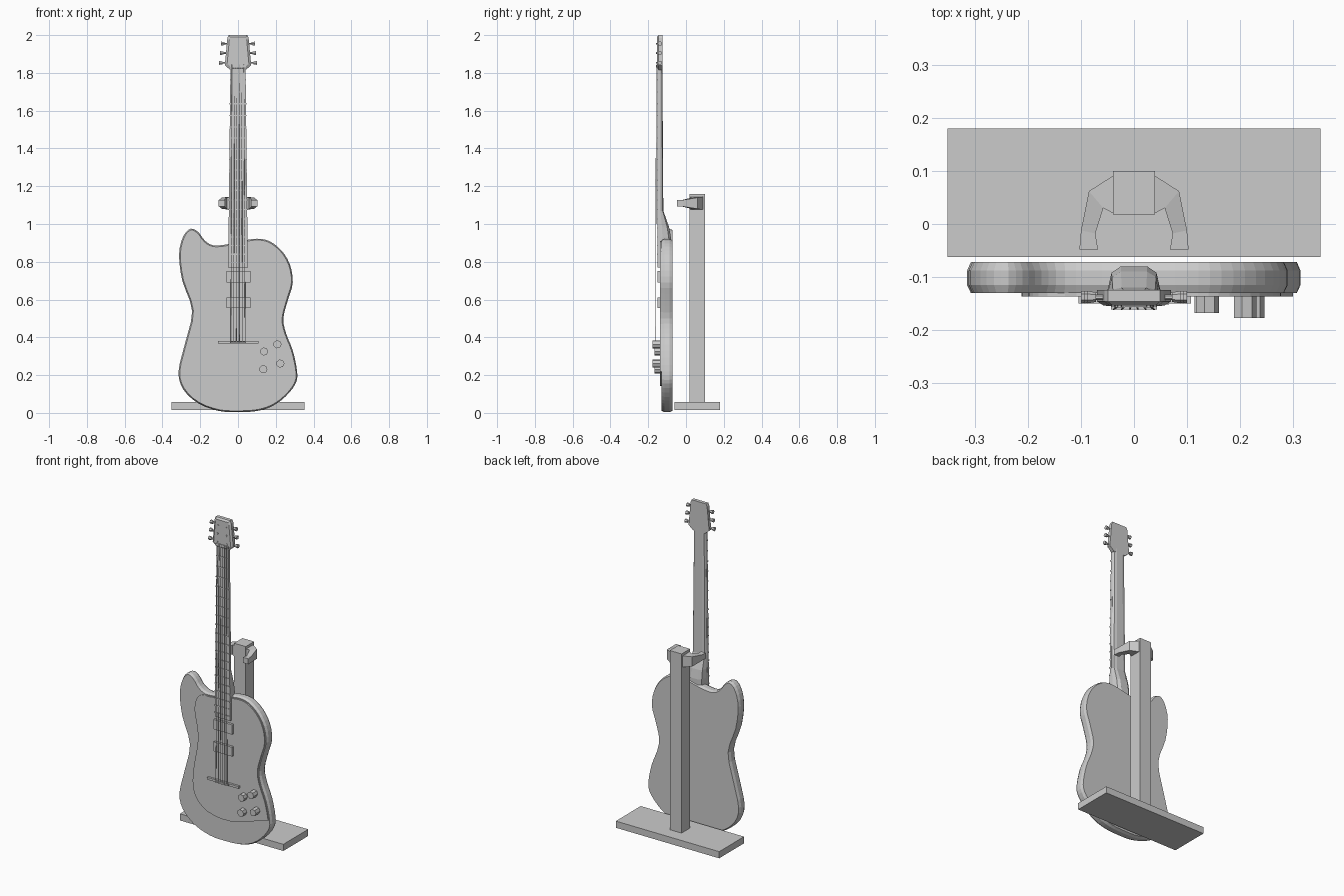
import bpy, bmesh, math
from mathutils import Vector

if "Cube" in bpy.data.objects:
    bpy.data.objects.remove(bpy.data.objects["Cube"])


def loft(name, rings, mirror=False):
    """Skin a list of equal-length closed rings and cap both ends."""
    bm = bmesh.new()
    vs = [[bm.verts.new(p) for p in r] for r in rings]
    n = len(rings[0])
    for a, b in zip(vs, vs[1:]):
        for i in range(n):
            j = (i + 1) % n
            bm.faces.new((a[i], a[j], b[j], b[i]))
    bm.faces.new(vs[0])
    bm.faces.new(vs[-1])
    bmesh.ops.recalc_face_normals(bm, faces=bm.faces)
    me = bpy.data.meshes.new(name)
    bm.to_mesh(me)
    bm.free()
    ob = bpy.data.objects.new(name, me)
    bpy.context.collection.objects.link(ob)
    if mirror:
        ob.modifiers.new("mirror", 'MIRROR')
    return ob


def plate(pts, y):
    return [(x, y, z) for x, z in pts]


def box(name, x0, x1, y0, y1, z0, z1):
    r = [(x0, z0), (x1, z0), (x1, z1), (x0, z1)]
    return loft(name, [plate(r, y0), plate(r, y1)])


def rod(name, a, b, r, sides, mirror=False, r2=None):
    """Prism between two points."""
    a, b = Vector(a), Vector(b)
    q = (b - a).to_track_quat('Z', 'Y')
    def circle(c, rad):
        return [c + q @ Vector((rad * math.cos(t), rad * math.sin(t), 0))
                for t in (2 * math.pi * i / sides for i in range(sides))]
    return loft(name, [circle(a, r), circle(b, r if r2 is None else r2)], mirror)


def spline(pts, sub, closed=True):
    """Catmull-Rom curve through the points."""
    n, out = len(pts), []
    get = lambda i: Vector(pts[i % n] if closed else pts[max(0, min(n - 1, i))])
    for i in range(n if closed else n - 1):
        p, a, b, c = (get(i + k) for k in (-1, 0, 1, 2))
        for s in range(sub):
            t = s / sub
            out.append(0.5 * (2 * a + (b - p) * t + (2 * p - 5 * a + 4 * b - c) * t * t
                              + (3 * a - p - 3 * b + c) * t ** 3))
    return out


def inset(pts, d):
    out = []
    for i, p in enumerate(pts):
        t = (pts[(i + 1) % len(pts)] - pts[i - 1]).normalized()
        out.append(p + Vector((-t.y, t.x)) * d)
    return out


# Body with softly bevelled rim
outline = spline([
    (0, .004), (.1, .01), (.18, .035), (.25, .085), (.305, .155), (.313, .22),
    (.29, .33), (.255, .42), (.24, .5), (.265, .6), (.29, .69), (.275, .785),
    (.23, .86), (.165, .91), (.1, .922), (.03, .912), (-.06, .892), (-.13, .887),
    (-.175, .912), (-.21, .957), (-.25, .975), (-.29, .935), (-.312, .84),
    (-.295, .7), (-.243, .54), (-.28, .37), (-.315, .22), (-.29, .125),
    (-.21, .05), (-.1, .01)], 3)
loft("body", [plate(inset(outline, d), y) for y, d in
              ((-.130, .007), (-.115, 0), (-.088, 0), (-.072, .007))])

# Pickguard: follows the right edge of the body, free curve on the left
left = spline([(-.13, .878), (-.18, .85), (-.2, .765), (-.175, .6), (-.21, .38),
               (-.2, .25), (-.115, .165), (.045, .145), (.256, .205)], 3, False)
guard = inset(outline, .013)[15:51] + left + [Vector((.256, .205))]
loft("pickguard", [plate(guard, -.137), plate(guard, -.128)])

# Neck with heel running into the body
neck = []
for z, w, back in ((.80, .05, -.08), (.93, .05, -.08), (.985, .049, -.09),
                   (1.07, .047, -.12), (1.84, .04, -.125)):
    d = back + .14
    neck.append([(-w, -.14, z), (-w, back - d * .75, z), (-w * .85, back - d * .2, z),
                 (-w * .5, back, z), (w * .5, back, z), (w * .85, back - d * .2, z),
                 (w, back - d * .75, z), (w, -.14, z)])
loft("neck", neck)

# Fingerboard, nut and frets
board = [(-.052, .77), (.052, .77), (.04, 1.83), (-.04, 1.83)]
loft("fingerboard", [plate(board, -.151), plate(board, -.136)])
box("nut", -.042, .042, -.157, -.13, 1.828, 1.842)
z, step = 1.83, .066
for i in range(19):
    z -= step
    step *= .978
    w = .042 + .011 * (1.83 - z) / 1.06
    box("fret", -w, w, -.1545, -.148, z - .003, z + .003)

# Headstock with chamfered front
head = [(-.04, 1.815), (.04, 1.815), (.07, 1.84), (.056, 1.985), (.049, 2.0),
        (-.049, 2.0), (-.056, 1.985), (-.07, 1.84)]
face = [(x * .82, 1.91 + (z - 1.91) * .88) for x, z in head]
loft("headstock", [plate(face, -.154), plate(head, -.146), plate(head, -.125)])

# Tuning pegs, three on each side
for z, x in ((1.955, .055), (1.905, .06), (1.853, .066)):
    rod("tuner_shaft", (x - .01, -.138, z), (x + .02, -.138, z), .005, 6, True)
    rod("tuner_button", (x + .017, -.138, z), (x + .034, -.138, z), .009, 6, True, .012)
    rod("tuner_post", (x * .5, -.145, z), (x * .5, -.158, z), .005, 6, True)

# Pickups and bridge
box("neck_pickup", -.06, .066, -.152, -.13, .69, .75)
box("bridge_pickup", -.06, .066, -.152, -.13, .555, .612)
box("bridge", -.105, .108, -.15, -.13, .367, .381)
box("saddle", -.043, .043, -.161, -.148, .37, .379)

# Strings
for i in range(6):
    t = (i - 2.5) / 2.5
    rod("string", (t * .038, -.161, .374), (t * .032, -.157, 1.845), .0018, 5)

# Control knobs
for x, z, y in ((.138, .325, -.168), (.209, .363, -.177),
                (.134, .231, -.168), (.224, .261, -.177)):
    rod("knob", (x, -.13, z), (x, y, z), .022, 7)

# Stand: base, post and mirrored fork arms
box("stand_base", -.352, .352, -.062, .18, .016, .057)
box("stand_post", -.04, .04, .018, .1, .05, 1.16)
fork = [[(ix, iy, 1.11 - h), (ox, oy, 1.11 - h), (ox, oy, 1.11 + h), (ix, iy, 1.11 + h)]
        for ox, oy, ix, iy, h in ((.035, .094, .035, .018, .035), (.085, .062, .058, .03, .03),
                                  (.1, -.012, .073, -.018, .018), (.103, -.048, .068, -.048, .017))]
loft("stand_fork", fork, True)
